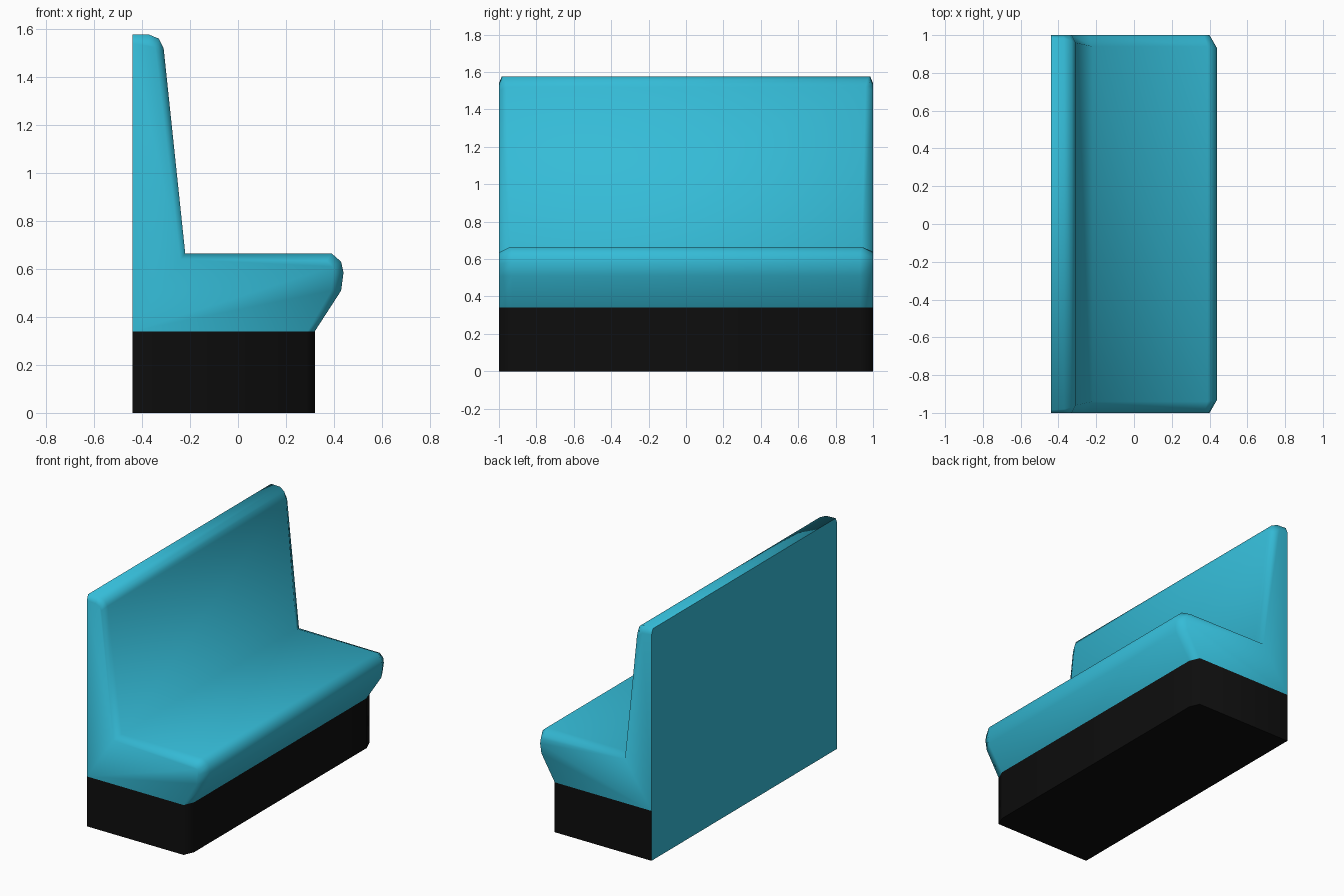
import bpy, bmesh, math

if "Cube" in bpy.data.objects:
    bpy.data.objects.remove(bpy.data.objects["Cube"])


def material(name, color):
    m = bpy.data.materials.new(name)
    m.diffuse_color = color
    m.use_nodes = True
    m.node_tree.nodes["Principled BSDF"].inputs["Base Color"].default_value = m.diffuse_color
    return m


TEAL = material("teal_vinyl", (0.035, 0.50, 0.68, 1))
BLACK = material("black_base", (0.004, 0.004, 0.004, 1))


def build(name, verts, faces, mat, angle, recalc=True):
    bm = bmesh.new()
    vs = [bm.verts.new(v) for v in verts]
    for f in faces:
        bm.faces.new([vs[i] for i in f])
    if recalc:
        bmesh.ops.recalc_face_normals(bm, faces=bm.faces)
    me = bpy.data.meshes.new(name)
    bm.to_mesh(me)
    bm.free()
    me.materials.append(mat)
    ob = bpy.data.objects.new(name, me)
    bpy.context.collection.objects.link(ob)
    bpy.ops.object.select_all(action='DESELECT')
    ob.select_set(True)
    bpy.context.view_layer.objects.active = ob
    bpy.ops.object.shade_smooth_by_angle(angle=math.radians(angle))
    return ob


# Upholstery profile: x, z, |y| of the full section, then x, z of the inset end section
profile = [
    (0.32, 0.34, 0.93, 0.29, 0.34),
    (0.43, 0.51, 0.93, 0.39, 0.51),
    (0.44, 0.585, 0.93, 0.40, 0.575),
    (0.43, 0.63, 0.93, 0.395, 0.61),
    (0.39, 0.665, 0.94, 0.37, 0.635),
    (-0.22, 0.665, 0.94, -0.24, 0.64),
    (-0.31, 1.52, 0.96, -0.33, 1.50),
    (-0.33, 1.56, 0.97, -0.345, 1.525),
    (-0.37, 1.577, 0.98, -0.375, 1.535),
    (-0.44, 1.577, 0.985, -0.44, 1.54),
]
n = len(profile)

# Seat and backrest: loft through four sections, capped at both ends
verts = [(ex, -1, ez) for x, z, y, ex, ez in profile]
verts += [(x, -y, z) for x, z, y, ex, ez in profile]
verts += [(x, y, z) for x, z, y, ex, ez in profile]
verts += [(ex, 1, ez) for x, z, y, ex, ez in profile]
verts += [(-0.44, -1, 0.34), (-0.44, 1, 0.34)]
faces = [(r * n + i, r * n + i + 1, (r + 1) * n + i + 1, (r + 1) * n + i)
         for r in range(3) for i in range(n - 1)]
faces.append(list(range(n)) + [4 * n])
faces.append(list(range(3 * n, 4 * n)) + [4 * n + 1])
build("seat_and_backrest", verts, faces, TEAL, 76)

# Flat back panel running down to the floor
outline = [(-1, 0), (-1, 1.54), (-0.985, 1.577), (0.985, 1.577), (1, 1.54), (1, 0)]
build("back_panel", [(-0.44, y, z) for y, z in outline], [range(6)], TEAL, 30, False)
panel = bpy.context.object.data
if panel.polygons[0].normal.x > 0:
    panel.flip_normals()

# Plinth with clipped front corners, open where it meets the seat and back panel
plan = [(-0.44, -1), (0.29, -1), (0.32, -0.93), (0.32, 0.93), (0.29, 1), (-0.44, 1)]
verts = [(x, y, z) for z in (0, 0.34) for x, y in plan]
faces = [(i, i + 1, i + 7, i + 6) for i in range(5)] + [(5, 4, 3, 2, 1, 0)]
build("base", verts, faces, BLACK, 76)
